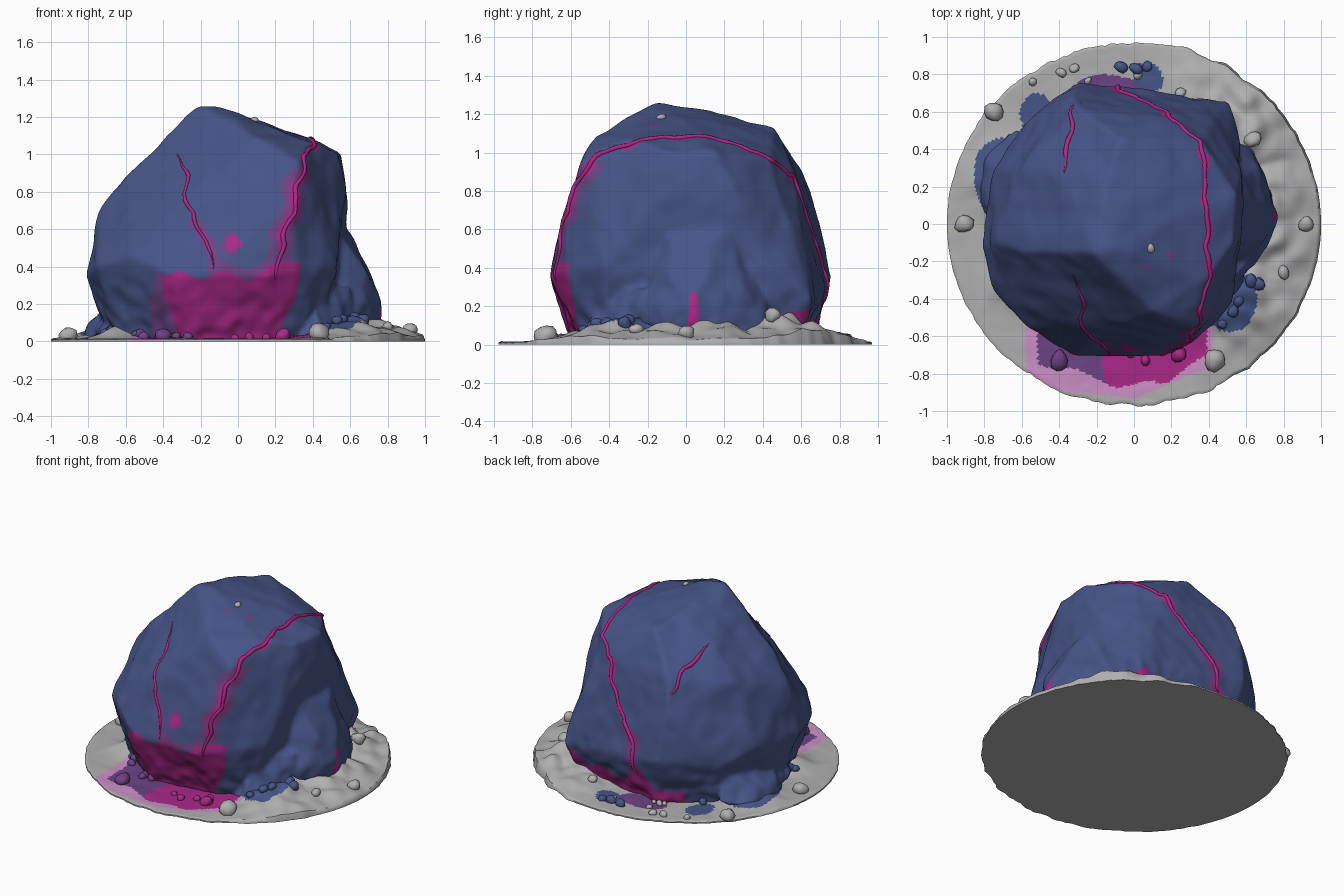
import bpy, bmesh, math, random
from mathutils import Vector, noise
from mathutils.bvhtree import BVHTree

random.seed(4)
if "Cube" in bpy.data.objects:
    bpy.data.objects.remove(bpy.data.objects["Cube"])

COLOURS = {
    "blue_stone": (.062, .09, .245),
    "grey_ground": (.43, .43, .43),
    "magenta": (.40, .022, .25),
    "deep_magenta": (.36, .02, .225),
    "purple": (.15, .055, .23),
    "pale_pink": (.60, .28, .57),
}
NAMES = list(COLOURS)
BLUE, GREY, MAGENTA, DEEP, PURPLE, PINK = range(len(NAMES))
MATS = []
for name, rgb in COLOURS.items():
    m = bpy.data.materials.new(name)
    m.use_nodes = True
    m.diffuse_color = (*rgb, 1)
    bsdf = m.node_tree.nodes["Principled BSDF"]
    bsdf.inputs["Base Color"].default_value = (*rgb, 1)
    bsdf.inputs["Roughness"].default_value = .8
    MATS.append(m)


def wobble(p, freq, seed=0):
    return noise.noise(Vector(p) * freq + Vector((seed, seed, seed)))


def add_object(name, data, mats=MATS):
    for m in mats:
        data.materials.append(m)
    ob = bpy.data.objects.new(name, data)
    bpy.context.collection.objects.link(ob)
    return ob


def finish(bm, name, mats=MATS):
    for f in bm.faces:
        f.smooth = True
    me = bpy.data.meshes.new(name)
    bm.to_mesh(me)
    bm.free()
    return add_object(name, me, mats)


def add_hull(bm, points):
    part = bmesh.new()
    for p in points:
        part.verts.new(p)
    res = bmesh.ops.convex_hull(part, input=part.verts)
    bmesh.ops.delete(part, geom=[g for g in res["geom_interior"] if isinstance(g, bmesh.types.BMVert)], context="VERTS")
    bmesh.ops.recalc_face_normals(part, faces=part.faces)
    me = bpy.data.meshes.new("hull")
    part.to_mesh(me)
    part.free()
    bm.from_mesh(me)
    bpy.data.meshes.remove(me)


# Boulder: corner points of the hull, grouped by side
crown = [(-.21, -.15, 1.26), (-.1, -.13, 1.26), (-.15, .2, 1.21), (-.08, .46, 1.14), (-.38, .25, 1.05),
         (.39, -.3, 1.07), (.39, .1, 1.09), (.36, .44, .97), (.54, -.1, 1.01), (.55, .15, 1)]
front = [(.1, -.47, 1.09), (-.33, -.3, .97), (.32, -.54, .95), (.29, -.63, .7), (-.24, -.58, .7),
         (-.33, -.71, .35), (.17, -.7, .35), (.32, -.64, .38)]
left = [(-.59, -.15, .89), (-.75, -.1, .69), (-.82, -.12, .35), (-.75, -.35, .4),
        (-.56, -.56, .45), (-.75, .28, .4), (-.6, .3, .82), (-.62, .5, .3)]
back = [(-.3, .62, .88), (-.33, .69, .7), (.2, .56, .88), (-.3, .76, .35), (.08, .71, .25), (.5, .66, .23)]
right = [(.57, -.1, .8), (.56, .25, .8), (.53, -.42, .4), (.57, .42, .4)]
base = [(-.7, 0, 0), (-.62, -.35, 0), (-.3, -.58, 0), (.2, -.55, 0), (.42, -.4, 0),
        (.5, .4, 0), (.42, .58, 0), (-.25, .66, 0), (-.55, .45, 0)]
buttress = [(.55, .25, .62), (.55, -.1, .6), (.64, .12, .52), (.69, -.08, .38), (.71, .12, .38), (.77, 0, .18),
            (.75, .13, 0), (.66, .3, .3), (.58, .48, 0), (.64, -.24, .1), (.3, .4, .3), (.3, -.3, .3)]
toe = [(.42, -.42, .28), (.3, -.3, .3), (.62, -.2, .3), (.6, -.3, 0), (.54, -.4, .1), (.42, -.56, 0), (.2, -.4, 0)]
left_toe = [(-.6, .1, .3), (-.78, .1, .1), (-.78, .32, .1), (-.6, .4, .25), (-.82, .12, 0), (-.8, .38, 0),
            (-.62, .52, .06), (-.4, .2, 0), (-.72, -.2, .06)]

bm = bmesh.new()
for corners in (crown + front + left + back + right + base, buttress, toe, left_toe):
    add_hull(bm, corners)
boulder = finish(bm, "boulder")
mod = boulder.modifiers.new("fuse", "REMESH")
mod.mode = "VOXEL"
mod.voxel_size = .014
mod = boulder.modifiers.new("soften", "SMOOTH")
mod.factor = .5
mod.iterations = 12
bpy.context.view_layer.update()
dg = bpy.context.evaluated_depsgraph_get()
fused = bpy.data.meshes.new_from_object(boulder.evaluated_get(dg))
boulder.modifiers.clear()
bm = bmesh.new()
bm.from_mesh(fused)
bm.normal_update()
for v in bm.verts:
    n = wobble(v.co, 3.2) * .02 + wobble(v.co, 9, 5) * .008
    low = max(0, 1 - v.co.z / .4)
    n += wobble(v.co, 12, 8) * .022 * low
    v.co += v.normal * n
    v.co.z = max(v.co.z, .003)
bm.normal_update()
tree = BVHTree.FromBMesh(bm)


# Veins: paths snapped to the stone
def snap_path(points, step=.03):
    out = []
    for a, b in zip(points, points[1:]):
        a, b = Vector(a), Vector(b)
        count = max(2, int((b - a).length / step))
        for i in range(count):
            p = a.lerp(b, i / count)
            p += Vector((wobble(p, 9, 2), wobble(p, 9, 3), wobble(p, 9, 4))) * .035
            out.append(tree.find_nearest(p)[0])
    return out


long_vein = snap_path([(.19, -.68, .33), (.26, -.64, .6), (.33, -.56, .85), (.37, -.45, 1), (.38, -.2, 1.07),
                       (.38, .1, 1.09), (.36, .44, .96), (.21, .56, .87), (.11, .62, .66), (-.07, .7, .42), (-.14, .72, .15)])
front_vein = snap_path([(-.32, -.28, .99), (-.28, -.4, .87), (-.26, -.55, .7), (-.17, -.62, .54), (-.12, -.69, .36)])
back_vein = snap_path([(-.37, .27, 1), (-.34, .45, .93), (-.28, .65, .75)])


def make_vein(name, path, radius):
    cu = bpy.data.curves.new(name, "CURVE")
    cu.dimensions = "3D"
    cu.bevel_depth = radius
    cu.bevel_resolution = 2
    sp = cu.splines.new("POLY")
    sp.points.add(len(path) - 1)
    for i, (pt, co) in enumerate(zip(sp.points, path)):
        pt.co = (*co, 1)
        pt.radius = min(1, .25 + .2 * min(i, len(path) - 1 - i)) * random.uniform(.8, 1.2)
    add_object(name, cu, [MATS[MAGENTA]])


make_vein("long_vein", long_vein, .012)
make_vein("front_vein", front_vein, .01)
make_vein("back_vein", back_vein, .013)


# Stain on the stone, by place and height
def stone_colour(c):
    n = wobble(c, 6, 11)
    if c.y < -.3 and -.47 + n * .06 < c.x < .21 + c.z * .35 + n * .03:
        top = .35 + n * .07 + max(0, c.x - .05) * .4
        if c.z < top:
            return DEEP if c.x > -.4 + max(0, .25 - c.z) * .4 else PURPLE
        if c.z < top + .06 and abs(c.x - .07) < .22:
            return PURPLE
    if c.y < -.45:
        spot = math.hypot(c.x + .02, c.z - .52) - n * .03
        if spot < .035:
            return MAGENTA
        if spot < .06 and c.x < 0:
            return PURPLE
    if c.z > 1 and min(math.hypot(c.x - .07, c.y + .23), math.hypot(c.x - .2, c.y + .17)) < .025 + n * .02:
        return PURPLE
    wedge = max(0, .12 - abs(c.x + .12), .1 - abs(c.x - .45))
    if c.y > .45 and -.4 < c.x < .55 and c.z < .13 + n * .06 + wedge:
        return DEEP
    if c.x > .68 and abs(c.y - .04) < .045 - c.z * .12 and c.z < .28:
        return MAGENTA
    near = min((c - p).length for p in long_vein) - n * .03
    if near < .022:
        return MAGENTA
    if c.z < .95 and near < (.065 if c.y < -.4 else .055 if c.z < .5 else .025):
        return PURPLE
    if c.z < .65 and min((c - p).length for p in front_vein) < .035 + n * .03:
        return PURPLE
    return BLUE


for f in bm.faces:
    f.smooth = True
    f.material_index = stone_colour(f.calc_center_median())
bm.to_mesh(boulder.data)
bm.free()
bpy.data.meshes.remove(fused)

# Ground: thin disc with mounds of scree (x, y, radius, height)
MOUNDS = [(.6, -.38, .24, .1), (.72, -.1, .2, .1), (.7, .15, .2, .11), (.55, .5, .27, .12),
          (.35, .72, .15, .06), (-.68, .25, .16, .08), (-.62, -.3, .12, .07)]


def ground_height(x, y):
    h = 0
    for mx, my, r, top in MOUNDS:
        h = max(h, top * math.exp(-((x - mx) ** 2 + (y - my) ** 2) / (r * r)))
    p = (x, y, 0)
    return .014 + h * (1 + .5 * wobble(p, 9)) + abs(wobble(p, 7, 3)) * .008


def ground_colour(c):
    n = wobble(c, 5, 7) * .05
    x, y = c.x, c.y
    if y < -.4:
        edge = -.86 + n + max(0, -.1 - x) * .3 + max(0, x - .15) * .7
        if -.5 + n < x < .39 and y > edge:
            return MAGENTA if x > -.15 + n else PURPLE
        if -.58 < x < .42 and y > -.93 + max(0, x) * .4 + max(0, -x) * .1:
            return PINK
    if math.hypot(x + .72, (y - .27) * .75) < .15 + n or math.hypot(x - .5, y + .42) < .17 + n:
        return BLUE
    if math.hypot(x - .07, y - .78) < .08 + n or math.hypot(x + .53, y - .6) < .08 + n:
        return BLUE
    if math.hypot((x + .14) * .5, y - .72) < .085 + n * .5:
        return PURPLE
    return GREY


bm = bmesh.new()
SEGS, RINGS = 280, 90
rings = []
for j in range(1, RINGS + 1):
    ring = []
    for i in range(SEGS):
        a = math.tau * i / SEGS
        u = Vector((math.cos(a), math.sin(a), 0))
        rim = 1 - .03 * u.y ** 2 + (.02 * wobble(u, 9) + .012 * wobble(u, 22)) * abs(u.y)
        p = u * rim * j / RINGS
        ring.append(bm.verts.new((p.x, p.y, ground_height(p.x, p.y) if j < RINGS else .01)))
    rings.append(ring)
rings.append([bm.verts.new((v.co.x, v.co.y, 0)) for v in rings[-1]])
for lo, hi in zip(rings, rings[1:]):
    for i in range(SEGS):
        k = (i + 1) % SEGS
        bm.faces.new((lo[i], hi[i], hi[k], lo[k]))
bm.faces.new(rings[0])
bm.faces.new(rings[-1][::-1])
for f in bm.faces:
    f.material_index = GREY if len(f.verts) > 4 else ground_colour(f.calc_center_median())
ground = finish(bm, "ground")
bpy.context.view_layer.objects.active = ground
ground.select_set(True)
bpy.ops.object.shade_smooth_by_angle(angle=math.radians(50))


# Pebbles and rubble
def make_pebble(name, x, y, r, colour, z=None):
    z = ground_height(x, y) + r * .3 if z is None else z
    bm = bmesh.new()
    bmesh.ops.create_icosphere(bm, subdivisions=2, radius=r)
    spin = random.uniform(0, 9)
    wide = random.uniform(1, 1.3)
    for v in bm.verts:
        v.co *= 1 + .3 * wobble(v.co / r, 1, spin)
        v.co.x *= wide
        v.co.z = max(v.co.z, .004 - z)
    ob = finish(bm, name, [MATS[colour]])
    ob.location = (x, y, z)
    ob.rotation_euler.z = spin


for x, y, r in [(-.91, 0, .048), (-.75, .6, .048), (.43, -.73, .058), (.92, 0, .04), (.64, .45, .04),
                (.8, -.26, .03), (-.32, .83, .024), (-.39, .81, .024), (-.54, .76, .02)]:
    make_pebble("grey_pebble", x, y, r, GREY)
for x, y, r, colour in [(.24, -.7, .04, MAGENTA), (-.4, -.73, .045, PURPLE), (.06, -.73, .025, MAGENTA),
                        (-.07, .84, .03, BLUE), (.01, .83, .03, BLUE), (.07, .84, .025, BLUE)]:
    make_pebble("spill_pebble", x, y, r, colour)
for i in range(48):
    a = random.uniform(0, math.tau)
    d = random.uniform(.66, .75)
    x, y = d * math.cos(a), d * math.sin(a)
    if y < -.45 and x < .33:
        make_pebble("spill_rubble", x, y * .94, random.uniform(.015, .03), MAGENTA if x > -.2 else PURPLE)
    elif x < -.4 or y < -.3:
        make_pebble("blue_rubble", x, y, random.uniform(.02, .04), BLUE)
    elif y > .3 and x < .3:
        make_pebble("grey_rubble", x * 1.08, y * 1.08, random.uniform(.015, .03), GREY)
flake = tree.ray_cast(Vector((.09, -.13, 2)), Vector((0, 0, -1)))[0]
make_pebble("summit_flake", flake.x, flake.y, .02, GREY, flake.z)
